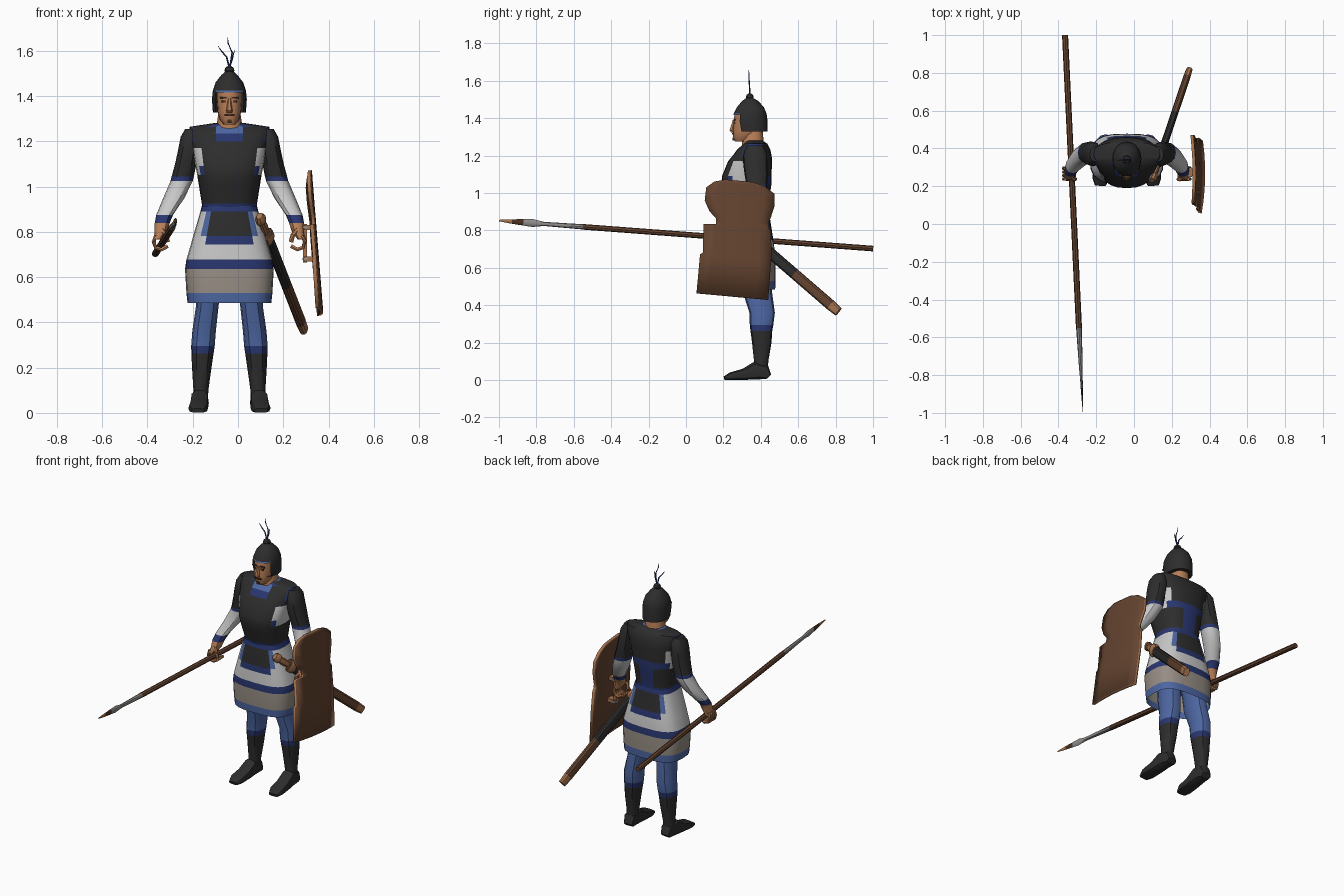
import bpy, bmesh
from math import cos, sin, pi, radians
from mathutils import Vector

start_cube = bpy.data.objects.get("Cube")
if start_cube:
    bpy.data.objects.remove(start_cube)

MID = -0.038  # the figure stands a little to one side of the origin
PALETTE = {
    "black": (0.026, 0.026, 0.027), "blue": (0.075, 0.135, 0.36),
    "navy": (0.022, 0.037, 0.16), "white": (0.58, 0.58, 0.58),
    "greige": (0.31, 0.27, 0.235), "skin": (0.47, 0.21, 0.095),
    "wood": (0.13, 0.058, 0.03), "tan": (0.38, 0.17, 0.075),
    "steel": (0.28, 0.27, 0.26), "hair": (0.07, 0.03, 0.015),
}
MATS = {}
for label, rgb in PALETTE.items():
    mat = bpy.data.materials.new(label)
    mat.use_nodes = True
    mat.diffuse_color = (*rgb, 1)
    mat.node_tree.nodes["Principled BSDF"].inputs["Base Color"].default_value = (*rgb, 1)
    MATS[label] = mat
parts = []


def finish(name, bm, colours):
    """Turn a bmesh into an object; colours holds one name per face."""
    slots = sorted(set(colours))
    for face, colour in zip(bm.faces, colours):
        face.material_index = slots.index(colour)
    mesh = bpy.data.meshes.new(name)
    bm.to_mesh(mesh)
    bm.free()
    for colour in slots:
        mesh.materials.append(MATS[colour])
    obj = bpy.data.objects.new(name, mesh)
    bpy.context.collection.objects.link(obj)
    parts.append(obj)
    return obj


def loft(name, rows, sides=10, power=2.3, upright=False, cap=True, rule=None, hole=None):
    """Skin rows of (colour, centre, a, b); each colour fills the band after its row."""
    bm = bmesh.new()
    centres = [Vector(r[1]) for r in rows]
    rings = []
    for i, (colour, centre, a, b) in enumerate(rows):
        u, v = Vector((1, 0, 0)), Vector((0, 1, 0))
        if not upright:
            d = (centres[min(i + 1, len(rows) - 1)] - centres[max(i - 1, 0)]).normalized()
            u = d.cross(Vector((0, 0, 1))) if abs(d.z) < 0.99 else u
            u.normalize()
            v = u.cross(d)
        ring = []
        for k in range(sides):
            t = 2 * pi * k / sides
            c, s = (abs(f) ** (2 / power) * (1 if f > 0 else -1) for f in (cos(t), sin(t)))
            ring.append(bm.verts.new(centres[i] + u * a * c + v * b * s))
        rings.append(ring)
    colours = []
    for i in range(len(rings) - 1):
        for k in range(sides):
            m = (k + 1) % sides
            quad = [rings[i][k], rings[i][m], rings[i + 1][m], rings[i + 1][k]]
            p = sum((q.co for q in quad), Vector()) / 4
            p.x -= MID
            if hole and hole(p):
                continue
            bm.faces.new(quad)
            colours.append((rule and rule(p)) or rows[i][0])
    if cap:
        bm.faces.new(rings[0])
        bm.faces.new(rings[-1])
        colours += [rows[0][0], rows[-1][0]]
    bmesh.ops.recalc_face_normals(bm, faces=bm.faces)
    return finish(name, bm, colours)


def trunk(name, rows, x=MID, **options):
    """Loft upright rows of (colour, z, half width, front y, back y)."""
    return loft(name, [(c, (x, (f + b) / 2, z), w, (b - f) / 2) for c, z, w, f, b in rows],
                upright=True, **options)


def box(name, centre, size, colour):
    bm = bmesh.new()
    bmesh.ops.create_cube(bm, size=1)
    for vert in bm.verts:
        vert.co = Vector(centre) + Vector(a * b for a, b in zip(vert.co, size))
    return finish(name, bm, [colour] * len(bm.faces))


# Vest: neckline, shoulder edging, pale flanks and back trim
def vest_colour(p):
    x, front = abs(p.x), p.y < 0.33
    if p.z > 1.2 and front and x < 0.075:
        return "blue" if p.z > 1.235 and x < 0.05 else "navy"
    if p.z > 1.17 and x > 0.158:
        return "navy"
    if 1.05 < p.z < 1.17 and x > 0.125:
        return "white"
    if 1.05 < p.z < 1.09 and (not front or x > 0.11):
        return "navy"
    if p.y > 0.42 and 0.93 < p.z < 1.05 and 0.02 < x < 0.05:
        return "navy"


trunk("vest", [
    ("black", 0.87, 0.12, 0.25, 0.43), ("navy", 0.905, 0.12, 0.235, 0.44),
    ("black", 0.925, 0.122, 0.23, 0.44), ("black", 1.0, 0.134, 0.205, 0.45),
    ("black", 1.05, 0.142, 0.19, 0.457), ("black", 1.09, 0.15, 0.192, 0.457),
    ("black", 1.17, 0.163, 0.225, 0.46), ("black", 1.2, 0.17, 0.25, 0.458),
    ("black", 1.235, 0.178, 0.275, 0.45), ("black", 1.264, 0.176, 0.31, 0.435),
    ("blue", 1.28, 0.07, 0.325, 0.41)], sides=24, power=2.5, rule=vest_colour)


# Skirt with an apron panel at the front and the back
def skirt_colour(p):
    if 0.745 < p.z < 0.89 and abs(p.x) > 0.095:
        return "white" if abs(p.x) > 0.115 else "blue"


trunk("skirt", [
    ("blue", 0.485, 0.185, 0.215, 0.477), ("greige", 0.53, 0.19, 0.212, 0.478),
    ("navy", 0.635, 0.196, 0.21, 0.478), ("white", 0.677, 0.19, 0.212, 0.476),
    ("navy", 0.745, 0.17, 0.217, 0.468), ("black", 0.782, 0.16, 0.22, 0.462),
    ("navy", 0.89, 0.128, 0.23, 0.445), ("navy", 0.915, 0.122, 0.235, 0.44)],
    sides=24, power=3, cap=False, rule=skirt_colour)

# Head
trunk("neck", [("skin", 1.24, 0.062, 0.3, 0.42), ("skin", 1.275, 0.056, 0.3, 0.415),
               ("skin", 1.34, 0.046, 0.31, 0.41)], sides=12)
trunk("head", [
    ("skin", 1.275, 0.026, 0.262, 0.33), ("skin", 1.295, 0.042, 0.253, 0.36),
    ("skin", 1.33, 0.052, 0.25, 0.4), ("skin", 1.38, 0.056, 0.255, 0.42),
    ("skin", 1.43, 0.056, 0.26, 0.42)], sides=16)
trunk("nose", [("skin", 1.325, 0.012, 0.24, 0.26), ("skin", 1.335, 0.014, 0.231, 0.26),
               ("skin", 1.39, 0.006, 0.249, 0.265)], sides=6)
box("moustache", (MID, 0.25, 1.317), (0.044, 0.009, 0.009), "hair")
box("goatee", (MID, 0.254, 1.289), (0.018, 0.009, 0.016), "hair")
for side, word in ((-1, "right"), (1, "left")):
    box(word + "_eyebrow", (MID + side * 0.026, 0.259, 1.392), (0.032, 0.009, 0.008), "hair")
    box(word + "_eye", (MID + side * 0.025, 0.258, 1.376), (0.018, 0.009, 0.008), "hair")

# Helmet, open around the face, with a knob and plumes
trunk("helmet", [
    ("black", 1.328, 0.073, 0.262, 0.437), ("black", 1.385, 0.077, 0.25, 0.436),
    ("black", 1.416, 0.074, 0.253, 0.432), ("black", 1.424, 0.073, 0.255, 0.431),
    ("black", 1.46, 0.061, 0.273, 0.416), ("black", 1.492, 0.036, 0.3, 0.386),
    ("black", 1.508, 0.018, 0.322, 0.36)], sides=20, power=2.1,
    hole=lambda p: p.z < 1.416 and p.y < 0.3 and (abs(p.x) < 0.055 or p.z < 1.37),
    rule=lambda p: "blue" if 1.416 < p.z < 1.424 and p.y < 0.28 else None)
trunk("helmet_knob", [("black", 1.5, 0.016, 0.325, 0.357), ("black", 1.512, 0.022, 0.319, 0.363),
                      ("black", 1.525, 0.018, 0.323, 0.359), ("black", 1.532, 0.008, 0.333, 0.349)])
for word, bend, tip in (("right", -0.012, -0.05), ("middle", 0.012, -0.008), ("left", 0.013, 0.024)):
    top = 1.665 - abs(tip) * 0.9 - (0.04 if tip > 0 else 0)
    path = [(0, 1.525), (bend, 1.525 + (top - 1.525) * 0.5), (tip * 0.65, top - 0.025), (tip, top)]
    loft(word + "_plume", [("navy", (MID + x, 0.341 - 0.04 * (z - 1.525), z), r, r)
                           for (x, z), r in zip(path, (0.004, 0.004, 0.003, 0.001))], sides=5)

# Limbs, as (colour, z, sideways, y, half width, half depth)
ARM = [("black", 1.255, 0.165, 0.37, 0.03, 0.04), ("black", 1.22, 0.175, 0.37, 0.04, 0.06),
       ("black", 1.17, 0.18, 0.37, 0.045, 0.065), ("black", 1.1, 0.193, 0.375, 0.047, 0.062),
       ("navy", 1.045, 0.206, 0.378, 0.049, 0.056), ("white", 1.025, 0.211, 0.378, 0.049, 0.055),
       ("white", 0.95, 0.245, 0.355, 0.047, 0.05), ("navy", 0.875, 0.286, 0.31, 0.037, 0.04),
       ("skin", 0.838, 0.297, 0.285, 0.033, 0.035), ("skin", 0.8, 0.303, 0.272, 0.027, 0.036),
       ("skin", 0.765, 0.318, 0.266, 0.015, 0.038)]
LEG = [("blue", 0.64, 0.09, 0.375, 0.06, 0.085), ("blue", 0.47, 0.098, 0.382, 0.05, 0.078),
       ("blue", 0.36, 0.112, 0.407, 0.052, 0.068), ("navy", 0.295, 0.117, 0.404, 0.052, 0.063),
       ("black", 0.262, 0.119, 0.403, 0.049, 0.058), ("black", 0.2, 0.122, 0.405, 0.043, 0.052),
       ("black", 0.1, 0.126, 0.402, 0.033, 0.038), ("black", 0.04, 0.13, 0.4, 0.035, 0.038)]
FOOT = [(0.442, 0.035, 0.03), (0.42, 0.085, 0.038), (0.37, 0.1, 0.04),
        (0.31, 0.062, 0.042), (0.24, 0.042, 0.044), (0.205, 0.02, 0.03)]
CURL = [(0.324, 0.785), (0.334, 0.755), (0.325, 0.73), (0.3, 0.722), (0.272, 0.737)]
for side, word in ((-1, "right"), (1, "left")):
    for limb, rows in (("arm", ARM), ("leg", LEG)):
        loft(f"{word}_{limb}", [(c, (MID + side * x, y, z), a, b) for c, z, x, y, a, b in rows],
             upright=True, sides=12)
    loft(word + "_boot", [("black", (MID + side * (0.13 + (0.4 - y) * 0.05), y, h / 2), w, h / 2)
                          for y, h, w in FOOT], power=3)
    for finger in range(4):
        y = 0.238 + finger * 0.019
        loft(f"{word}_finger_{finger}", [("skin", (MID + side * x, y, z), 0.0095, 0.0095)
                                         for x, z in CURL], sides=6)
    loft(word + "_thumb", [("skin", (MID + side * x, y, z), 0.01, 0.01) for x, y, z in
                           ((0.3, 0.25, 0.81), (0.28, 0.235, 0.785), (0.272, 0.238, 0.755))], sides=6)


def along(name, start, end, rows, **options):
    """Loft rows of (colour, fraction, half width, half height) on a straight line."""
    start, end = Vector(start), Vector(end)
    return loft(name, [(c, start.lerp(end, t), a, b) for c, t, a, b in rows], **options)


# Spear
along("spear", (-0.365, 1, 0.703), (-0.27, -1, 0.853), [
    ("wood", 0, 0.016, 0.015), ("wood", 0.775, 0.016, 0.015), ("steel", 0.776, 0.015, 0.014),
    ("steel", 0.88, 0.01, 0.011), ("steel", 0.91, 0.007, 0.021), ("hair", 0.935, 0.006, 0.017),
    ("tan", 0.965, 0.004, 0.012), ("tan", 1, 0.001, 0.004)], sides=8, power=2)

# Sword in its scabbard
HILT, TIP = (0.095, 0.23, 0.87), (0.292, 0.815, 0.365)
along("scabbard", HILT, TIP, [
    ("black", 0.21, 0.019, 0.029), ("wood", 0.6, 0.019, 0.029),
    ("tan", 0.93, 0.019, 0.029), ("tan", 1, 0.017, 0.025)], power=2.6)
along("sword_grip", HILT, TIP, [
    ("tan", 0, 0.014, 0.018), ("tan", 0.02, 0.022, 0.027), ("wood", 0.045, 0.022, 0.027),
    ("tan", 0.055, 0.014, 0.018), ("tan", 0.1, 0.018, 0.022), ("tan", 0.155, 0.014, 0.018)])
along("sword_guard", HILT, TIP, [
    ("wood", 0.15, 0.022, 0.03), ("tan", 0.16, 0.027, 0.038), ("tan", 0.2, 0.027, 0.038),
    ("tan", 0.215, 0.02, 0.03)])

# Shield: bowed sheet from (z, near edge, far edge), thickened with a lighter rim
OUTLINE = [(1.067, 0.21, 0.36), (1.05, 0.15, 0.42), (1.015, 0.108, 0.472), (0.945, 0.1, 0.472),
           (0.89, 0.125, 0.455), (0.855, 0.16, 0.442), (0.825, 0.16, 0.442), (0.818, 0.094, 0.455),
           (0.665, 0.09, 0.457), (0.655, 0.075, 0.455), (0.445, 0.056, 0.44)]
bm = bmesh.new()
grid = []
for z, near, far in OUTLINE:
    line = []
    for k in range(7):
        y = near + (far - near) * k / 6
        bow = ((y - 0.27) / 0.2) ** 2
        line.append(bm.verts.new((0.327 + (1.067 - z) * 0.08 - 0.016 * bow, y, z - (y - 0.27) * 0.09)))
    grid.append(line)
for upper, lower in zip(grid, grid[1:]):
    for k in range(6):
        bm.faces.new((upper[k], lower[k], lower[k + 1], upper[k + 1]))
shield = finish("shield", bm, ["wood"] * len(bm.faces))
shield.data.materials.append(MATS["tan"])
thick = shield.modifiers.new("thickness", "SOLIDIFY")
thick.thickness, thick.offset, thick.material_offset_rim = 0.016, -1, 1

# Shield handle
box("shield_handle", (0.296, 0.275, 0.75), (0.018, 0.024, 0.17), "tan")
for word, z in (("upper", 0.82), ("lower", 0.68)):
    box(word + "_handle_bracket", (0.317, 0.275, z), (0.05, 0.04, 0.022), "tan")
    box(word + "_handle_stud", (0.296, 0.275, z), (0.024, 0.05, 0.01), "steel")

# Soft shading with crisp edges
bpy.ops.object.select_all(action="DESELECT")
for obj in parts:
    obj.select_set(True)
bpy.context.view_layer.objects.active = parts[0]
bpy.ops.object.shade_smooth_by_angle(angle=radians(35))
